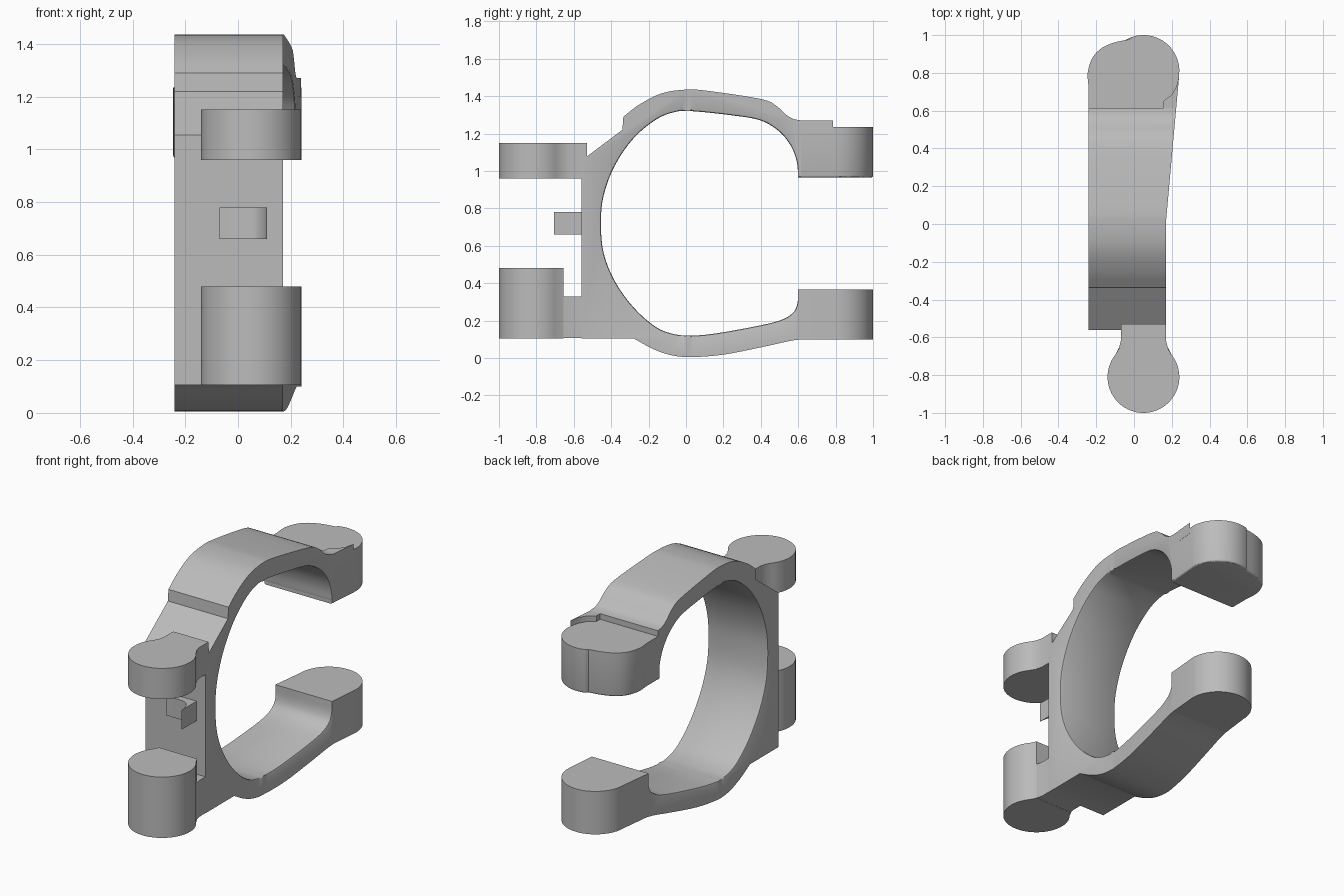
import bpy, bmesh
from math import radians, sin, cos
from mathutils import Vector

cube = bpy.data.objects.get("Cube")
if cube:
    bpy.data.objects.remove(cube, do_unlink=True)

grey = bpy.data.materials.new("matte grey")
grey.use_nodes = True
grey.diffuse_color = (0.5, 0.5, 0.5, 1)
grey.node_tree.nodes["Principled BSDF"].inputs["Base Color"].default_value = (0.5, 0.5, 0.5, 1)

HINGE, PAD, RADIUS = (0.05, -0.81), (0.05, 0.81), 0.19
BEND, MOUTH = 0.02, 0.615


def arc(centre, start, end, steps=32):
    """Points on a circle of the common lug radius, angles in degrees."""
    angles = [radians(start + (end - start) * i / steps) for i in range(steps + 1)]
    return [(centre[0] + RADIUS * cos(a), centre[1] + RADIUS * sin(a)) for a in angles]


def spline(points, steps=4):
    """Smooth curve through the given points."""
    p = [Vector(q) for q in points]
    p = [p[0] * 2 - p[1]] + p + [p[-1] * 2 - p[-2]]
    out = []
    for a, b, c, d in zip(p, p[1:], p[2:], p[3:]):
        for i in range(steps):
            t = i / steps
            out.append(tuple(0.5 * (2 * b + (c - a) * t + (2 * a - 5 * b + 4 * c - d) * t ** 2
                                    + (3 * b - a - 3 * c + d) * t ** 3)))
    return out + [tuple(points[-1])]


def finish(name, bm):
    bmesh.ops.recalc_face_normals(bm, faces=bm.faces)
    mesh = bpy.data.meshes.new(name)
    bm.to_mesh(mesh)
    bm.free()
    mesh.materials.append(grey)
    obj = bpy.data.objects.new(name, mesh)
    bpy.context.collection.objects.link(obj)
    bpy.ops.object.select_all(action='DESELECT')
    obj.select_set(True)
    bpy.context.view_layer.objects.active = obj
    bpy.ops.object.shade_smooth_by_angle(angle=radians(30))
    return obj


def extrude(points, shift):
    bm = bmesh.new()
    face = bm.faces.new([bm.verts.new(p) for p in points])
    new = bmesh.ops.extrude_face_region(bm, geom=[face], use_keep_orig=True)["geom"]
    bmesh.ops.translate(bm, vec=shift, verts=[v for v in new if isinstance(v, bmesh.types.BMVert)])
    return bm


def prism(name, plan, low, high, round_bottom=False):
    bm = extrude([(x, y, low) for x, y in plan], (0, 0, high - low))
    if round_bottom:
        rim = [e for e in bm.edges if all(v.co.z < low + 0.001 for v in e.verts)
               and any(v.co.y > MOUTH + 0.01 for v in e.verts)]
        bmesh.ops.bevel(bm, geom=rim, offset=0.012, segments=3, profile=0.5, affect='EDGES')
    return finish(name, bm)


def right_side(y):
    return 0.17 + max(0, y - BEND) * 0.07 / 0.78


def left_side(y, z):
    return -0.24 + (max(0, y - BEND) * 0.1 / 0.78 if z < 0.7 else 0)


# Open ring: side profile, split at the bend, then flared towards the mouth
bore = spline([(0.6, 0.985), (0.59, 1.06), (0.56, 1.135), (0.5, 1.21), (0.4, 1.27), (0.25, 1.297),
               (0.03, 1.32), (-0.06, 1.315), (-0.16, 1.275), (-0.28, 1.175), (-0.38, 1.03),
               (-0.44, 0.87), (-0.455, 0.72), (-0.44, 0.56), (-0.38, 0.41), (-0.28, 0.27),
               (-0.16, 0.165), (-0.06, 0.127), (0.03, 0.12), (0.15, 0.13), (0.35, 0.165),
               (0.5, 0.2), (0.57, 0.24), (0.595, 0.29), (0.6, 0.365)])
under = spline([(MOUTH, 0.1), (0.55, 0.09), (0.4, 0.057), (0.2, 0.018), (0.03, 0.005),
                (-0.08, 0.015), (-0.18, 0.05), (-0.28, 0.105)])
over = spline([(-0.335, 1.29), (-0.25, 1.355), (-0.13, 1.415), (0, 1.435), (0.12, 1.428),
               (0.4, 1.385), (0.48, 1.35), (0.53, 1.305), (0.57, 1.28), (MOUTH, 1.27)])
profile = (bore + [(MOUTH, 0.365)] + under + [(-0.56, 0.105), (-0.56, 1.055), (-0.34, 1.22)]
           + over + [(MOUTH, 0.97), (0.605, 0.97)])
bm = extrude([(0, y, z) for y, z in profile], (1, 0, 0))
bmesh.ops.bisect_plane(bm, geom=bm.verts[:] + bm.edges[:] + bm.faces[:],
                       plane_co=(0, BEND, 0), plane_no=(0, 1, 0))
for v in bm.verts:
    v.co.x = right_side(v.co.y) if v.co.x > 0.5 else left_side(v.co.y, v.co.z)


def on_bore(v):
    return any(abs(v.co.y - y) + abs(v.co.z - z) < 0.0005 for y, z in bore)


bmesh.ops.recalc_face_normals(bm, faces=bm.faces)
rim = [e for e in bm.edges if all(on_bore(v) for v in e.verts)
       and (e.verts[0].co.x > 0) == (e.verts[1].co.x > 0)]
bmesh.ops.bevel(bm, geom=rim, offset=0.01, segments=2, profile=0.5, affect='EDGES')
finish("clamp_ring", bm)

# Jaw pads at the mouth
edge = right_side(0.6)
lower_plan = [(edge, 0.6)] + arc(PAD, 0, 180) + [(left_side(0.6, 0), 0.6)]
prism("lower_jaw_pad", lower_plan, 0.1, 0.365)
lobe = spline([(-0.02, 0.978), (-0.1, 0.962), (-0.17, 0.932), (-0.22, 0.88), (-0.245, 0.8),
               (-0.24, 0.72)])
upper_plan = [(edge, 0.6)] + arc(PAD, 0, 108) + lobe + [(-0.24, 0.6)]
prism("upper_jaw_pad", upper_plan, 0.965, 1.235, round_bottom=True)
prism("jaw_corner_rib", [(0.155, 0.61), (right_side(0.61), 0.61), (0.239, 0.785), (0.225, 0.73),
                         (0.2, 0.685), (0.155, 0.65)], 1.2, 1.27)

# Hinge lugs on the front, with necks into the ring
barrel = arc(HINGE, 39, -219, 48)
neck = [(-0.08, -0.66), (-0.07, -0.62), (-0.07, -0.53), (0.17, -0.53), (0.17, -0.62), (0.18, -0.66)]
prism("upper_hinge_lug", barrel + neck, 0.96, 1.15)
prism("lower_hinge_lug", barrel + [(-0.08, -0.655), (0.18, -0.655)], 0.105, 0.48)
prism("lower_hinge_neck", neck + [(0.18, -0.7), (-0.08, -0.7)], 0.106, 0.33)

# Small hooked stop between the lugs
hook = spline([(0.04, -0.6), (0.075, -0.615), (0.1, -0.655), (0.11, -0.705)])
prism("stop_peg", [(-0.07, -0.55), (-0.07, -0.6)] + hook + [(0.11, -0.55)], 0.66, 0.78)
